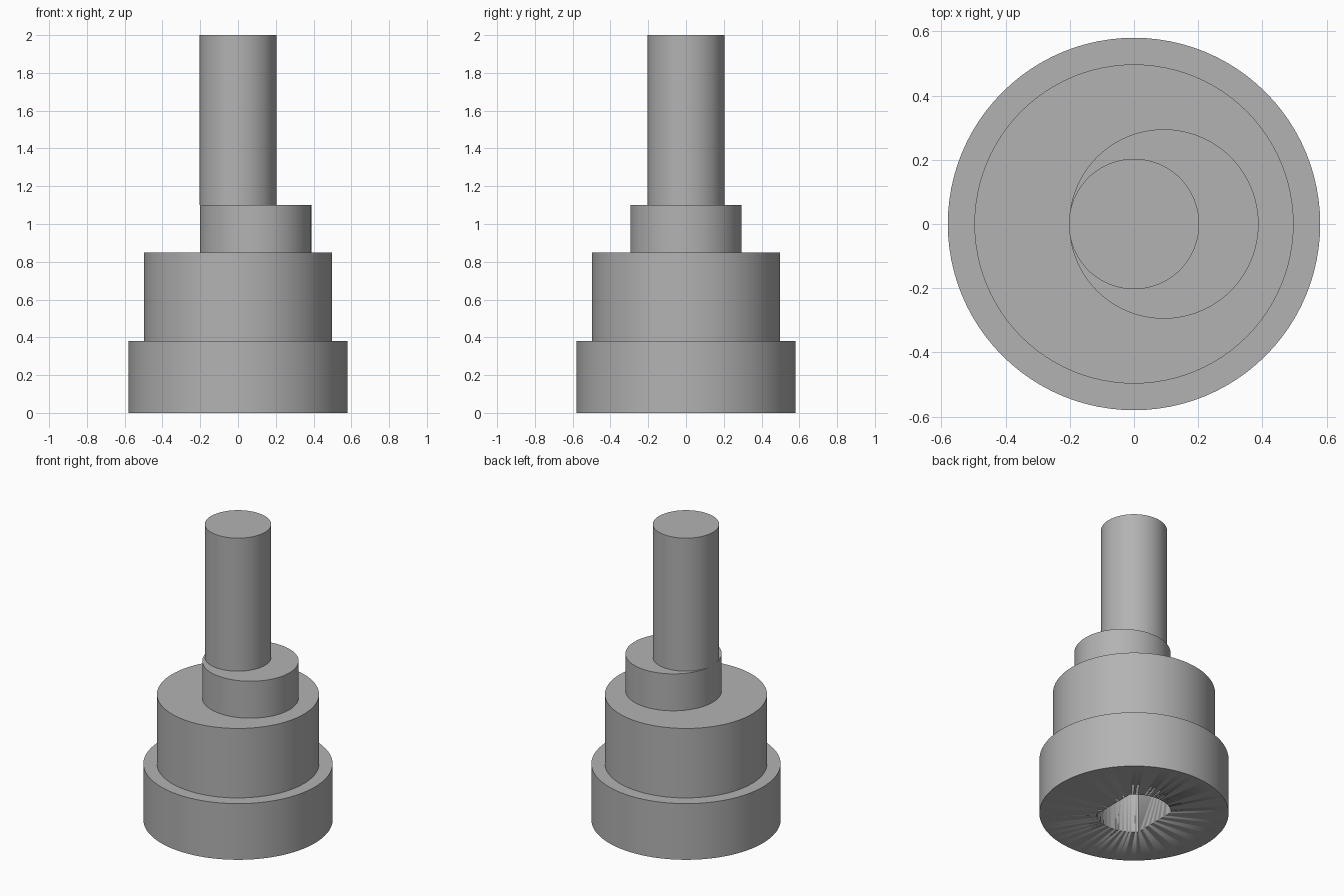
import bpy, bmesh, math

if "Cube" in bpy.data.objects:
    bpy.data.objects.remove(bpy.data.objects["Cube"])

grey = bpy.data.materials.new("plain grey")
grey.use_nodes = True
colour = (0.45, 0.45, 0.45, 1)
grey.diffuse_color = colour
grey.node_tree.nodes["Principled BSDF"].inputs["Base Color"].default_value = colour

SIDES = 96


def finish(name, bm):
    """Turn a bmesh into a smooth-shaded object with crisp edges."""
    bmesh.ops.recalc_face_normals(bm, faces=bm.faces)
    mesh = bpy.data.meshes.new(name)
    bm.to_mesh(mesh)
    bm.free()
    obj = bpy.data.objects.new(name, mesh)
    bpy.context.collection.objects.link(obj)
    mesh.materials.append(grey)
    bpy.ops.object.select_all(action="DESELECT")
    obj.select_set(True)
    bpy.context.view_layer.objects.active = obj
    bpy.ops.object.shade_smooth_by_angle(angle=math.radians(30))
    return obj


def extruded(name, outline, z0, z1):
    """Solid prism over a closed outline."""
    bm = bmesh.new()
    base = bm.faces.new([bm.verts.new((x, y, z0)) for x, y in outline])
    top = bmesh.ops.extrude_face_region(bm, geom=[base], use_keep_orig=True)
    moved = [v for v in top["geom"] if isinstance(v, bmesh.types.BMVert)]
    bmesh.ops.translate(bm, verts=moved, vec=(0, 0, z1 - z0))
    return finish(name, bm)


def circle(radius, cx=0):
    steps = [2 * math.pi * i / SIDES for i in range(SIDES)]
    return [(cx + radius * math.cos(a), radius * math.sin(a)) for a in steps]


def double_flat(radius, half_width):
    """Circle with two opposite flats, facing +x and -x."""
    corner = math.acos(half_width / radius)
    points = []
    for start in (corner, corner + math.pi):
        sweep = math.pi - 2 * corner
        points += [(radius * math.cos(start + sweep * i / 32),
                    radius * math.sin(start + sweep * i / 32)) for i in range(33)]
    return points


# Stepped base, turned from one profile
bm = bmesh.new()
profile = [(0, 0), (0.58, 0), (0.58, 0.38), (0.497, 0.38), (0.497, 0.85), (0, 0.85)]
verts = [bm.verts.new((r, 0, z)) for r, z in profile]
edges = [bm.edges.new(pair) for pair in zip(verts, verts[1:])]
bmesh.ops.spin(bm, geom=verts + edges, cent=(0, 0, 0), axis=(0, 0, 1),
               angle=2 * math.pi, steps=SIDES, use_merge=True)
bmesh.ops.remove_doubles(bm, verts=bm.verts, dist=0.0001)
base = finish("stepped_base", bm)

# Keyed socket cut into the underside
cutter = extruded("socket_cutter", double_flat(0.23, 0.167), -0.1, 0.5)
cutter.hide_render = True
cutter.hide_set(True)
cut = base.modifiers.new("socket", "BOOLEAN")
cut.operation = "DIFFERENCE"
cut.solver = "EXACT"
cut.object = cutter

# Off-centre cam and the shaft above it
extruded("eccentric_cam", circle(0.295, 0.093), 0.85, 1.1)
extruded("shaft", circle(0.203), 1.1, 2.0)
